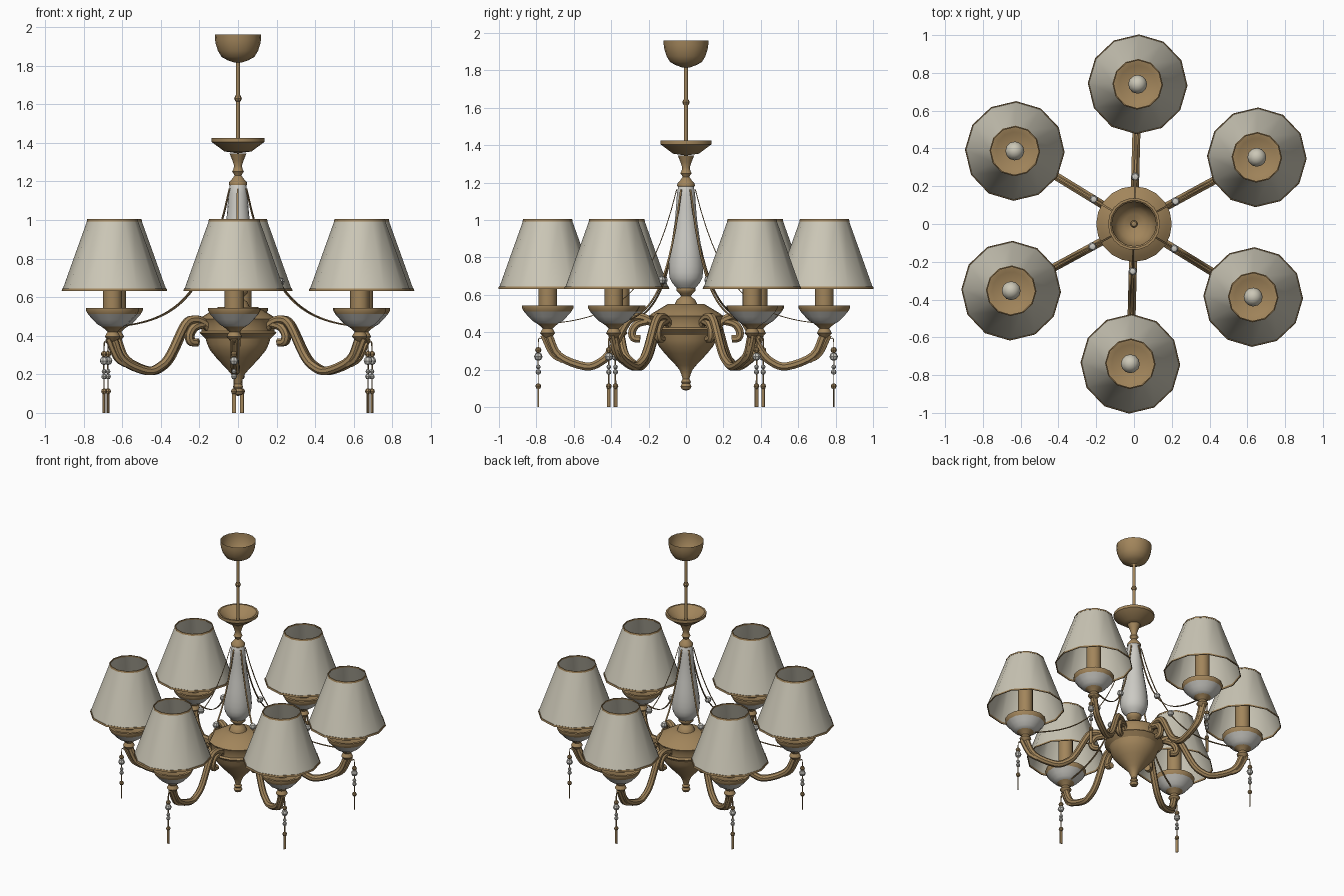
import bpy, bmesh, math
from mathutils import Vector

if "Cube" in bpy.data.objects:
    bpy.data.objects.remove(bpy.data.objects["Cube"])


def material(name, rgb):
    m = bpy.data.materials.new(name)
    m.diffuse_color = (*rgb, 1)
    m.use_nodes = True
    m.node_tree.nodes["Principled BSDF"].inputs["Base Color"].default_value = m.diffuse_color
    return m


BRASS = material("aged_brass", (0.36, 0.235, 0.105))
FABRIC = material("cream_fabric", (0.60, 0.57, 0.47))
GLASS = material("pale_glass", (0.60, 0.59, 0.55))
R = 0.74  # distance of the lamps from the centre line


def smooth_path(points, steps):
    """Catmull-Rom curve through a few 2D points."""
    p = [Vector(q) for q in points]
    p = [2 * p[0] - p[1]] + p + [2 * p[-1] - p[-2]]
    out = []
    for a, b, c, d in zip(p, p[1:], p[2:], p[3:]):
        for s in range(steps):
            t = s / steps
            out.append(b + ((c - a) * t + (2 * a - 5 * b + 4 * c - d) * t * t
                            + (3 * b - a - 3 * c + d) * t ** 3) / 2)
    return out + [p[-2]]


def finish(name, bm, mat):
    bmesh.ops.recalc_face_normals(bm, faces=bm.faces)
    me = bpy.data.meshes.new(name)
    bm.to_mesh(me)
    bm.free()
    me.materials.append(mat)
    ob = bpy.data.objects.new(name, me)
    bpy.context.collection.objects.link(ob)
    bpy.ops.object.select_all(action='DESELECT')
    ob.select_set(True)
    bpy.context.view_layer.objects.active = ob
    bpy.ops.object.shade_smooth_by_angle(angle=math.radians(40))
    return ob


def skin(name, rings, mat, caps=False):
    bm = bmesh.new()
    rows = [[bm.verts.new(v) for v in ring] for ring in rings]
    for a, b in zip(rows, rows[1:]):
        for i in range(len(a)):
            bm.faces.new((a[i - 1], a[i], b[i], b[i - 1]))
    if caps:
        bm.faces.new(rows[0])
        bm.faces.new(rows[-1])
    bmesh.ops.remove_doubles(bm, verts=bm.verts, dist=1e-5)
    return finish(name, bm, mat)


def lathe(name, profile, mat, n=16, cx=0.0, steps=1):
    """Spin an (r, z) profile about the vertical line x = cx."""
    turns = [2 * math.pi * i / n for i in range(n)]
    return skin(name, [[(cx + r * math.cos(a), r * math.sin(a), z) for a in turns]
                       for r, z in smooth_path(profile, steps)], mat)


def sweep(name, points, mat, radius, n=8, flat=1.0, steps=4):
    """Tube along (x, z) points; flat squashes it within its plane."""
    path = smooth_path(points, steps)
    rings = []
    for k, p in enumerate(path):
        t = (path[min(k + 1, len(path) - 1)] - path[max(k - 1, 0)]).normalized()
        ring = []
        for i in range(n):
            a = 2 * math.pi * (i + .5) / n
            u = radius * flat * math.cos(a)
            ring.append((p.x - t.y * u, radius * math.sin(a), p.y + t.x * u))
        rings.append(ring)
    return skin(name, rings, mat, True)


def ball(name, x, z, r, mat, h=1.0, n=8, rows=4):
    arc = [math.pi * i / rows for i in range(rows + 1)]
    return lathe(name, [(r * math.sin(a), z - r * h * math.cos(a)) for a in arc], mat, n, x)


# ---- central column ----
lathe("ceiling_canopy", [(.018, 1.815), (.085, 1.845), (.115, 1.91), (.12, 1.96)], BRASS, steps=2)
lathe("rod", [(.011, 1.35), (.011, 1.82)], BRASS, 10)
ball("rod_knob", 0, 1.63, .02, BRASS)
lathe("upper_cup", [(0, 1.345), (.07, 1.355), (.138, 1.405), (.138, 1.425), (.125, 1.425),
                    (.06, 1.37), (0, 1.365)], BRASS, 18)
lathe("neck", [(.044, 1.345), (.02, 1.28), (.03, 1.25), (.018, 1.23), (.046, 1.195), (.046, 1.18)], BRASS, steps=2)
lathe("vase", [(0, 1.185), (.042, 1.185), (.06, 1.0), (.09, .80), (.088, .69), (.045, .63)], GLASS, 18, steps=3)
lathe("vase_foot", [(.05, .637), (.05, .62), (.026, .595), (.048, .575), (.06, .55)], BRASS, steps=2)
lathe("body_dome", [(0, .55), (.10, .55), (.175, .505), (.20, .487)], BRASS, 20)
lathe("body_band", [(.20, .487), (.188, .465), (.188, .425), (.20, .415), (.168, .385)], BRASS, 20)
lathe("body_bowl", [(.168, .385), (.145, .325), (.08, .25), (.035, .2), (.018, .15)], BRASS, 20, steps=2)
for z, r in ((.135, .027), (.11, .03)):
    ball("finial", 0, z, r, BRASS, .75, 12)

# ---- one arm along +x, later copied round ----
arm = []
add = arm.append
add(sweep("arm", [(.16, .43), (.205, .468), (.26, .483), (.315, .455), (.4, .3), (.46, .24),
                  (.54, .218), (.68, .275), (.738, .39)], BRASS, .023))
add(sweep("arm_scroll", [(.2, .462), (.26, .445), (.288, .405), (.28, .37), (.245, .365)], BRASS, .022))
add(sweep("arm_leaf", [(.66, .25), (.715, .285), (.765, .385)], BRASS, .017, 6))

# lamp: stem, glass bowl with rim, candle, bulb
add(lathe("cup_stem", [(0, .355), (.04, .395), (.026, .42), (.058, .447)], BRASS, 12, R, 2))
add(lathe("cup_bowl", [(.05, .445), (.08, .46), (.128, .512)], GLASS, 14, R, 2))
add(lathe("cup_rim", [(.126, .51), (.138, .53), (.138, .543), (.12, .543), (.1, .53), (0, .53)], BRASS, 14, R))
add(lathe("candle", [(.05, .53), (.05, .78), (0, .78)], BRASS, 12, R))
add(ball("bulb", R, .83, .05, FABRIC, 1, 12, 6))

# shade with a trim band on each edge
add(lathe("shade", [(.26, .637), (.13, 1.0)], FABRIC, 12, R))
for part, r, z in (("shade_lower_trim", .261, .638), ("shade_upper_trim", .131, .999)):
    ring = [(r + .003, z - .006), (r, z + .006), (r - .005, z + .006), (r - .003, z - .006), (r + .003, z - .006)]
    add(lathe(part, ring, BRASS, 12, R))

# swag sagging from the neck to the cup, with a bead
swag = [(r / 100, .43 + .75 * math.exp(-.056 * (r - 4.6))) for r in range(5, 72, 3)]
add(sweep("swag", swag, BRASS, .007, 4, .45, 1))
add(ball("swag_bead", .25, .68, .023, GLASS))

# hanging pendant: hook, beads, long drop
P = .79
add(sweep("pendant_hook", [(R, .365), (.775, .365), (P, .345), (P, .11)], BRASS, .005, 4, .6))
for z, r, mat in ((.305, .017, BRASS), (.27, .023, GLASS), (.215, .013, GLASS),
                  (.188, .015, GLASS), (.112, .016, BRASS)):
    add(ball("pendant_bead", P, z, r, mat))
add(sweep("pendant_drop", [(P, .105), (P, 0)], BRASS, .013, 4, .3, 1))

# ---- six arms in a ring ----
for k in range(6):
    for ob in arm:
        o = ob if k == 0 else ob.copy()
        if k:
            bpy.context.collection.objects.link(o)
        o.rotation_euler = (0, 0, math.radians(88.5 + 60 * k))
